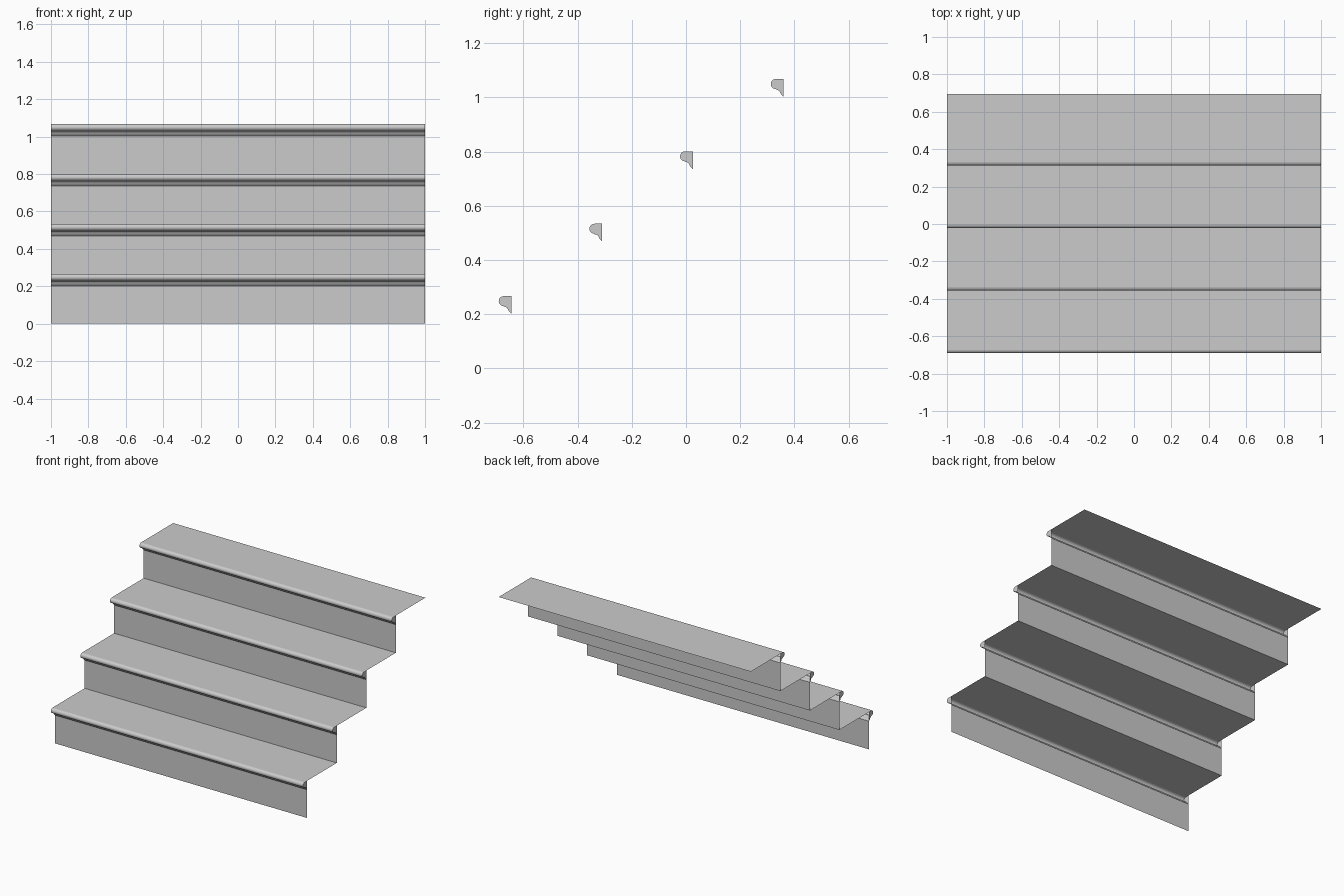
import bpy, bmesh, math

if "Cube" in bpy.data.objects:
    bpy.data.objects.remove(bpy.data.objects["Cube"])

RISE, RUN, W = 0.267, 0.3345, 1.0
Y0, DEPTH, R = -0.691, 0.047, 0.0185

# Nosing profile (offset from riser foot line): cove, small fillet, bullnose, top
def nosing_profile(y, top):
    riser = y + DEPTH
    pts = [(riser, top - 0.065), (riser - 0.009, top - 0.056)]
    cy, cz, r = riser - 0.028, top - 0.056, 0.017
    for i in range(5):
        a = math.radians(15 + 75 * i / 4)
        pts.append((cy + r * math.cos(a), cz + r * math.sin(a)))
    for i in range(9):
        a = math.radians(-90 - 180 * i / 8)
        pts.append((y + R + R * math.cos(a), top - R + R * math.sin(a)))
    return pts

def make(name, build):
    bm = bmesh.new()
    build(bm)
    me = bpy.data.meshes.new(name)
    bm.to_mesh(me)
    bm.free()
    ob = bpy.data.objects.new(name, me)
    bpy.context.collection.objects.link(ob)
    bpy.context.view_layer.objects.active = ob
    ob.select_set(True)
    bpy.ops.object.shade_smooth_by_angle(angle=math.radians(35))
    ob.select_set(False)

# Sweep a y-z polyline across the stair width
def sheet(pts):
    def build(bm):
        rows = [[bm.verts.new((x, y, z)) for x in (-W, W)] for y, z in pts]
        for a, b in zip(rows, rows[1:]):
            bm.faces.new((a[0], a[1], b[1], b[0]))
    return build

# Fill both ends of a nosing
def caps(pts):
    def build(bm):
        for x in (-W, W):
            f = bm.faces.new([bm.verts.new((x, y, z)) for y, z in pts])
            f.normal_update()
            if f.normal.x * x < 0:
                f.normal_flip()
    return build

for i in range(4):
    y, base, top = Y0 + i * RUN, i * RISE, (i + 1) * RISE
    back = y + RUN + DEPTH
    nose = nosing_profile(y, top)
    make(f"riser_{i+1}", sheet([(y + DEPTH, base), nose[0]]))
    make(f"nosing_{i+1}", sheet(nose))
    make(f"tread_{i+1}", sheet([nose[-1], (back, top)]))
    make(f"nosing_end_caps_{i+1}", caps(nose + [(y + DEPTH, top)]))
